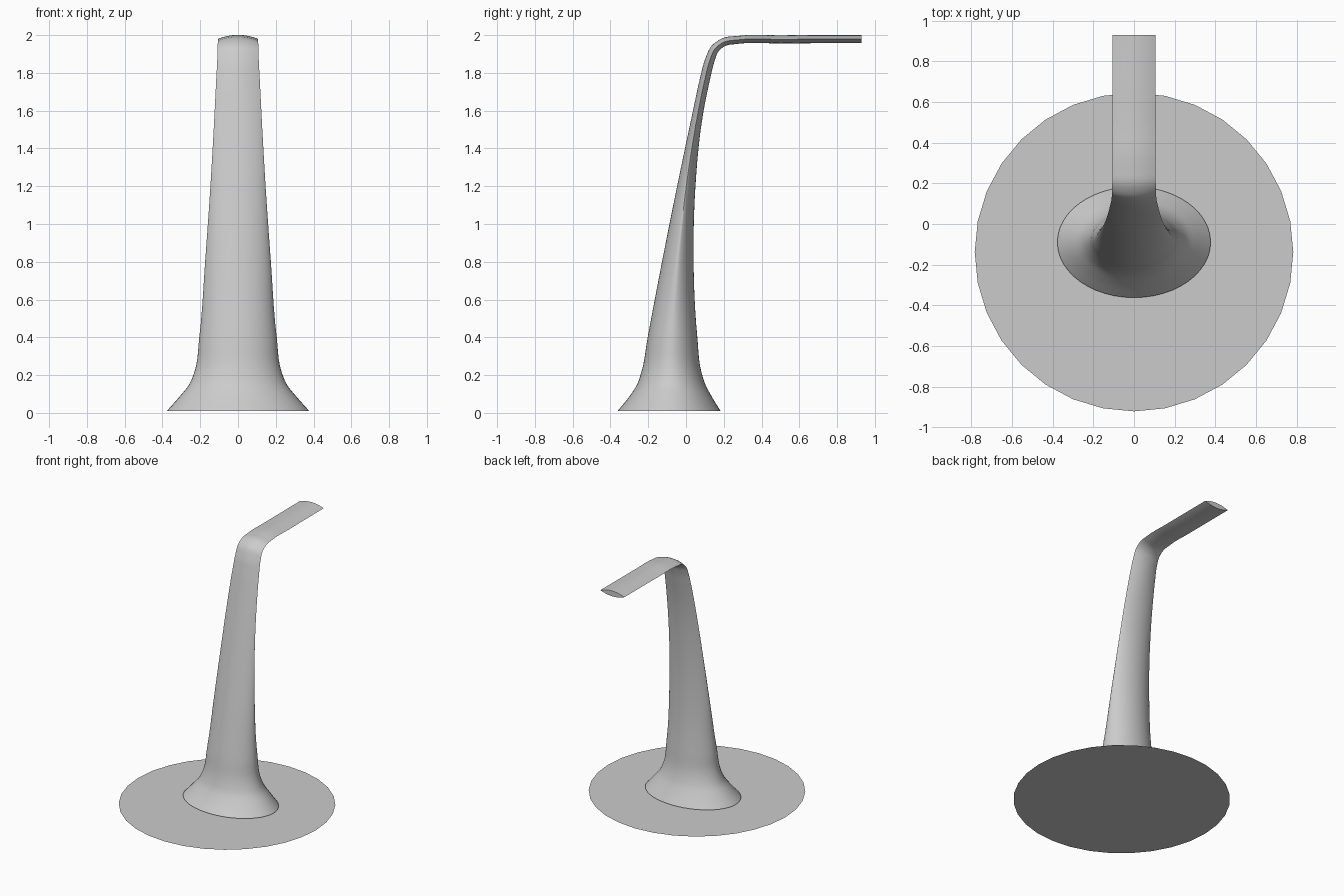
import bpy, bmesh, math
from mathutils import Vector

if "Cube" in bpy.data.objects:
    bpy.data.objects.remove(bpy.data.objects["Cube"])

# Stem stations: outer (y, z), inner (y, z), half width, edge sharpness (1 ellipse, 2 lens)
STATIONS = [
    (-.362, .01, .183, .01, .377, 1.0),
    (-.305, .08, .140, .08, .315, 1.0),
    (-.262, .145, .105, .145, .262, 1.0),
    (-.238, .21, .083, .21, .233, 1.05),
    (-.203, .40, .060, .40, .205, 1.1),
    (-.127, .80, .040, .80, .174, 1.3),
    (-.047, 1.20, .050, 1.20, .146, 1.5),
    (.037, 1.60, .090, 1.58, .124, 1.8),
    (.076, 1.78, .126, 1.76, .115, 2.0),
    (.102, 1.875, .149, 1.855, .110, 2.0),
    (.137, 1.945, .172, 1.913, .108, 2.0),
    (.190, 1.982, .205, 1.941, .107, 2.0),
    (.275, 1.996, .275, 1.954, .106, 2.0),
    (.50, 1.999, .50, 1.956, .106, 2.0),
    (.928, 2.0, .928, 1.958, .106, 2.0),
]
SEG, STEPS = 48, 5


def spline(pts, steps):
    # Smooth Catmull-Rom through the stations
    out = []
    for i in range(len(pts) - 1):
        a, b, c, d = (pts[max(0, min(len(pts) - 1, i + k))] for k in (-1, 0, 1, 2))
        hb, hc = (Vector((q[0] + q[2], q[1] + q[3])) for q in (b, c))
        ha, hd = (Vector((q[0] + q[2], q[1] + q[3])) for q in (a, d))
        l0 = max((hb - ha).length, 1e-6)
        l1 = (hc - hb).length
        l2 = max((hd - hc).length, 1e-6)
        for s in range(steps):
            t = s / steps
            row = []
            for p, q, r, w in zip(a, b, c, d):
                mid = (r - q)
                m0 = mid if i == 0 else ((q - p) / l0 * l1 + (r - q) / l1 * l0) / (l0 + l1) * l1
                m1 = mid if i == len(pts) - 2 else ((r - q) / l1 * l2 + (w - r) / l2 * l1) / (l1 + l2) * l1
                row.append((2*t**3 - 3*t*t + 1) * q + (t**3 - 2*t*t + t) * m0
                           + (3*t*t - 2*t**3) * r + (t**3 - t*t) * m1)
            out.append(row)
    out.append(list(pts[-1]))
    return out


def finish(bm, name):
    bmesh.ops.recalc_face_normals(bm, faces=bm.faces)
    mesh = bpy.data.meshes.new(name)
    bm.to_mesh(mesh)
    bm.free()
    ob = bpy.data.objects.new(name, mesh)
    bpy.context.collection.objects.link(ob)
    return ob


# Stem: flared foot rising into a bent blade
bm = bmesh.new()
rings = []
for oy, oz, iy, iz, w, p in spline(STATIONS, STEPS):
    ring = []
    for k in range(SEG):
        a = 2 * math.pi * k / SEG
        s = math.copysign(abs(math.sin(a)) ** p, math.sin(a)) / 2
        ring.append(bm.verts.new((w * math.cos(a), (oy + iy) / 2 + (oy - iy) * s,
                                  (oz + iz) / 2 + (oz - iz) * s)))
    rings.append(ring)
for r0, r1 in zip(rings, rings[1:]):
    for k in range(SEG):
        n = (k + 1) % SEG
        bm.faces.new((r0[k], r0[n], r1[n], r1[k]))
bm.faces.new(rings[0])
bm.faces.new(rings[-1])
stem = finish(bm, "stem")
bpy.context.view_layer.objects.active = stem
stem.select_set(True)
bpy.ops.object.shade_smooth_by_angle(angle=math.radians(40))

# Base disc: thin flat plate
bpy.ops.mesh.primitive_circle_add(vertices=32, radius=.783, fill_type='NGON',
                                  location=(0, -.138, 0))
bpy.context.object.name = "base_disc"
